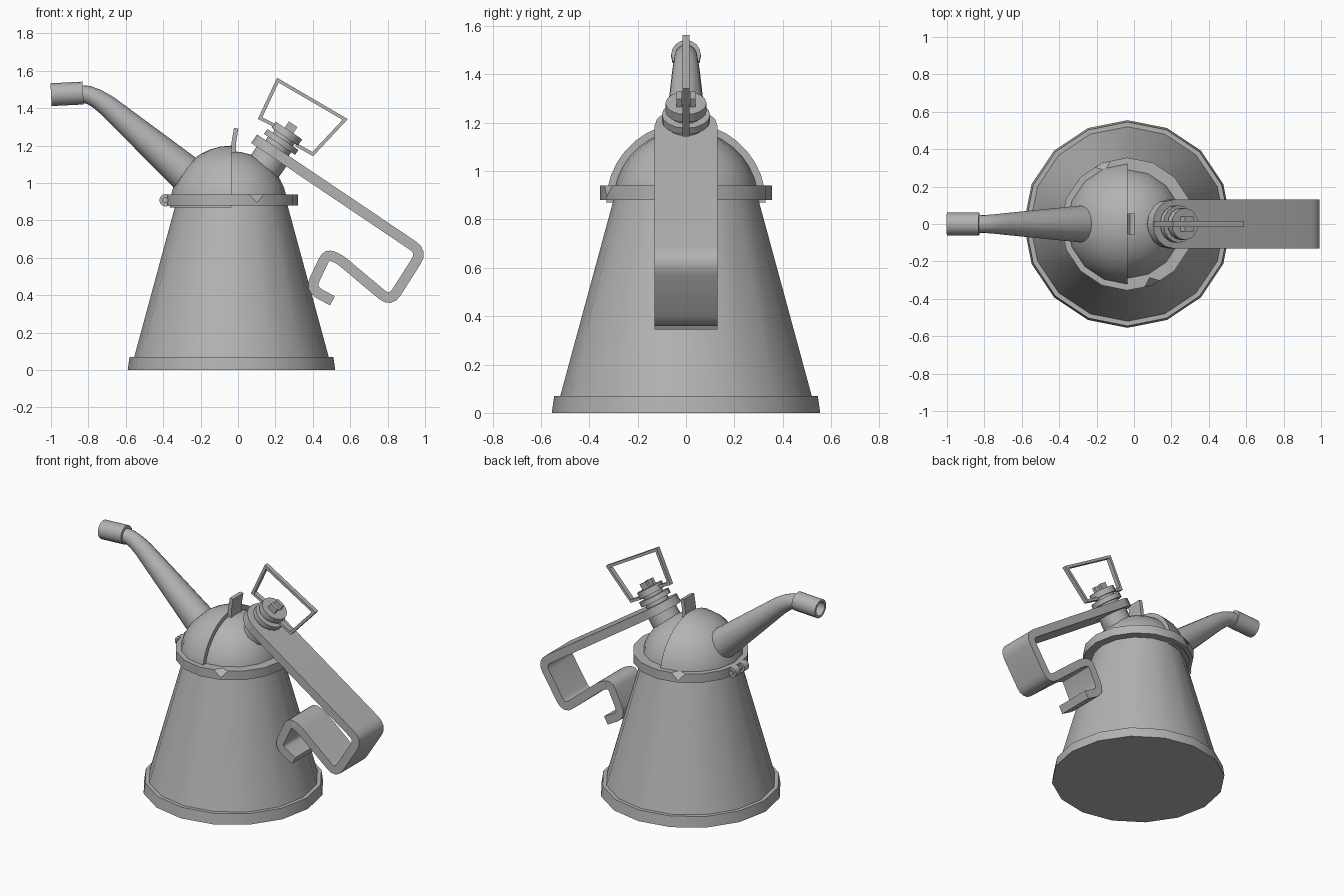
import bpy, bmesh, math
from mathutils import Vector, Matrix

cube = bpy.data.objects.get("Cube")
if cube:
    bpy.data.objects.remove(cube, do_unlink=True)

GREY = (0.45, 0.45, 0.45, 1)
metal = bpy.data.materials.new("grey metal")
metal.use_nodes = True
metal.diffuse_color = GREY
metal.node_tree.nodes["Principled BSDF"].inputs["Base Color"].default_value = GREY

CX = -0.035  # axis of the body
SIDES = 16


def finish(name, bm, smooth=True):
    bmesh.ops.remove_doubles(bm, verts=bm.verts, dist=0.0001)
    bmesh.ops.recalc_face_normals(bm, faces=bm.faces)
    mesh = bpy.data.meshes.new(name)
    bm.to_mesh(mesh)
    bm.free()
    ob = bpy.data.objects.new(name, mesh)
    bpy.context.collection.objects.link(ob)
    mesh.materials.append(metal)
    if smooth:
        bpy.ops.object.select_all(action='DESELECT')
        ob.select_set(True)
        bpy.context.view_layer.objects.active = ob
        bpy.ops.object.shade_smooth_by_angle(angle=math.radians(35))
    return ob


def skin(rings, close_ends=True):
    """Join equal rings of points into a surface."""
    bm = bmesh.new()
    loops = [[bm.verts.new(p) for p in ring] for ring in rings]
    n = len(loops[0])
    for a, b in zip(loops, loops[1:]):
        for i in range(n):
            j = (i + 1) % n
            bm.faces.new((a[i], a[j], b[j], b[i]))
    if close_ends:
        bm.faces.new(loops[0])
        bm.faces.new(loops[-1])
    return bm


def circle(center, axis, radius):
    """Ring around an axis lying in the xz plane."""
    axis = Vector(axis).normalized()
    u = Vector((axis.z, 0, -axis.x))
    v = Vector((0, 1, 0))
    angles = [2 * math.pi * i / SIDES for i in range(SIDES)]
    return [Vector(center) + radius * (u * math.cos(a) + v * math.sin(a)) for a in angles]


def lathe(profile, origin=(CX, 0, 0), axis=(0, 0, 1)):
    o, d = Vector(origin), Vector(axis).normalized()
    return skin([circle(o + d * s, d, r) for r, s in profile])


def rounded(points, radius, steps=4):
    """Round the inner corners of an xz path."""
    pts = [Vector(p) for p in points]
    out = [pts[0]]
    for a, b, c in zip(pts, pts[1:], pts[2:]):
        r = min(radius, (a - b).length / 2, (c - b).length / 2)
        p, q = b + (a - b).normalized() * r, b + (c - b).normalized() * r
        for i in range(steps + 1):
            t = i / steps
            out.append(p * (1 - t) ** 2 + b * 2 * t * (1 - t) + q * t * t)
    return out + [pts[-1]]


def strip(path, thick, width):
    """Flat bar following an xz path, with mitred joints."""
    rings = []
    for i, p in enumerate(path):
        d0 = (p - path[max(i - 1, 0)]).normalized()
        d1 = (path[min(i + 1, len(path) - 1)] - p).normalized()
        t = (d0 + d1).normalized()
        n = Vector((-t.y, t.x))
        ref = d1 if d1.length else d0
        n *= thick / 2 / max(0.4, t.dot(ref))
        a, b = p + n, p - n
        w = width / 2
        rings.append([(a.x, -w, a.y), (a.x, w, a.y), (b.x, w, b.y), (b.x, -w, b.y)])
    return skin(rings)


def box(name, center, size, tilt=0):
    bm = bmesh.new()
    m = (Matrix.Translation(center) @ Matrix.Rotation(tilt, 4, 'Y')
         @ Matrix.Diagonal((*size, 1)))
    bmesh.ops.create_cube(bm, size=1, matrix=m)
    return finish(name, bm, False)


# Body with stepped foot
finish("body", lathe([(0.555, 0), (0.545, 0.07), (0.52, 0.07), (0.30, 0.88)]))

# Collar with two clipped corners
bm = lathe([(0.30, 0.88), (0.355, 0.88), (0.355, 0.94), (0.28, 0.94)])
clipped = []
for deg in (-67.5, 112.5):
    a = math.radians(deg)
    spot = Vector((CX + 0.355 * math.cos(a), 0.355 * math.sin(a), 0.94))
    clipped.append(min(bm.verts, key=lambda v: (v.co - spot).length))
bmesh.ops.bevel(bm, geom=clipped, offset=0.045, segments=1, affect='VERTICES')
finish("collar", bm)


# Inner dome and the larger half shell over the spout side
def dome(radius):
    arc = [math.radians(a) for a in range(0, 90, 10)] + [math.radians(89.9)]
    return lathe([(radius * math.cos(a), 0.87 + radius * math.sin(a)) for a in arc])


finish("inner_dome", dome(0.30))
bm = dome(0.33)
cut = bmesh.ops.bisect_plane(bm, geom=bm.verts[:] + bm.edges[:] + bm.faces[:],
                             plane_co=(CX, 0, 0), plane_no=(1, 0, 0), clear_outer=True)
bmesh.ops.holes_fill(bm, edges=[e for e in bm.edges if e.is_boundary])
finish("half_shell", bm)

# Thumb tab on the shell
tab = [Vector(p) for p in ((-0.024, 1.15), (-0.022, 1.22), (-0.01, 1.293))]
finish("thumb_tab", strip(tab, 0.024, 0.11), False)

# Hinge knuckles under the spout
for y in (-0.045, 0.045):
    bm = bmesh.new()
    m = Matrix.Translation((-0.387, y, 0.908)) @ Matrix.Rotation(math.pi / 2, 4, 'X')
    bmesh.ops.create_cone(bm, cap_ends=True, segments=12, radius1=0.034, radius2=0.034,
                          depth=0.05, matrix=m)
    finish("hinge_knuckle", bm)
bm = bmesh.new()
m = Matrix.Translation((-0.39, 0, 0.908)) @ Matrix.Rotation(math.pi / 2, 4, 'X')
bmesh.ops.create_cone(bm, cap_ends=True, segments=10, radius1=0.016, radius2=0.016,
                      depth=0.16, matrix=m)
finish("hinge_pin", bm)

# Tapered spout
spout = [(-0.20, 0.985, 0.108), (-0.30, 1.07, 0.097), (-0.70, 1.415, 0.057),
         (-0.755, 1.452, 0.051), (-0.80, 1.472, 0.048), (-0.86, 1.478, 0.047)]
rings = []
for i, (x, z, r) in enumerate(spout):
    a, b = spout[max(i - 1, 0)], spout[min(i + 1, len(spout) - 1)]
    rings.append(circle((x, 0, z), (b[0] - a[0], 0, b[1] - a[1]), r))
finish("spout", skin(rings))

# Hollow spout tip
finish("spout_tip", lathe([(0.045, 0), (0.061, 0), (0.061, 0.172), (0.045, 0.172), (0.045, 0.06)],
                          (-0.828, 0, 1.481), (-1, 0, -0.05)))

# Filler neck, cap rings and knob on a tilted axis
AXIS = Vector((0.56, 0, 0.83)).normalized()
BASE = Vector((0.158, 0, 1.111))
finish("filler_neck", lathe([(0.095, -0.1), (0.095, 0.05)], BASE, AXIS))
finish("handle_eye", lathe([(0.13, 0.037), (0.13, 0.092)], BASE, AXIS))
finish("cap", lathe([(0.075, 0.09), (0.075, 0.115), (0.1, 0.115), (0.1, 0.147), (0.065, 0.147),
                     (0.065, 0.165), (0.085, 0.165), (0.085, 0.205), (0.03, 0.205)], BASE, AXIS))
tilt = math.atan2(AXIS.x, AXIS.z)
for y in (-0.028, 0.028):
    box("cap_lug", BASE + AXIS * 0.215 + Vector((0, y, 0)), (0.055, 0.022, 0.06), tilt)

# Bent strap handle
start = BASE + AXIS * 0.0645
handle = [(start.x, start.z), (0.985, 0.632), (0.815, 0.365), (0.54, 0.595),
          (0.475, 0.62), (0.385, 0.435), (0.505, 0.37)]
finish("handle", strip(rounded(handle, 0.06), 0.055, 0.26))

# Wire bail with its pivot bar
bail = [(0.20, 1.305), (0.118, 1.347), (0.213, 1.55), (0.573, 1.34), (0.40, 1.155), (0.31, 1.205)]
finish("wire_bail", strip([Vector(p) for p in bail], 0.018, 0.03), False)
box("pivot_bar", (0.255, 0, 1.255), (0.15, 0.03, 0.02), tilt)
